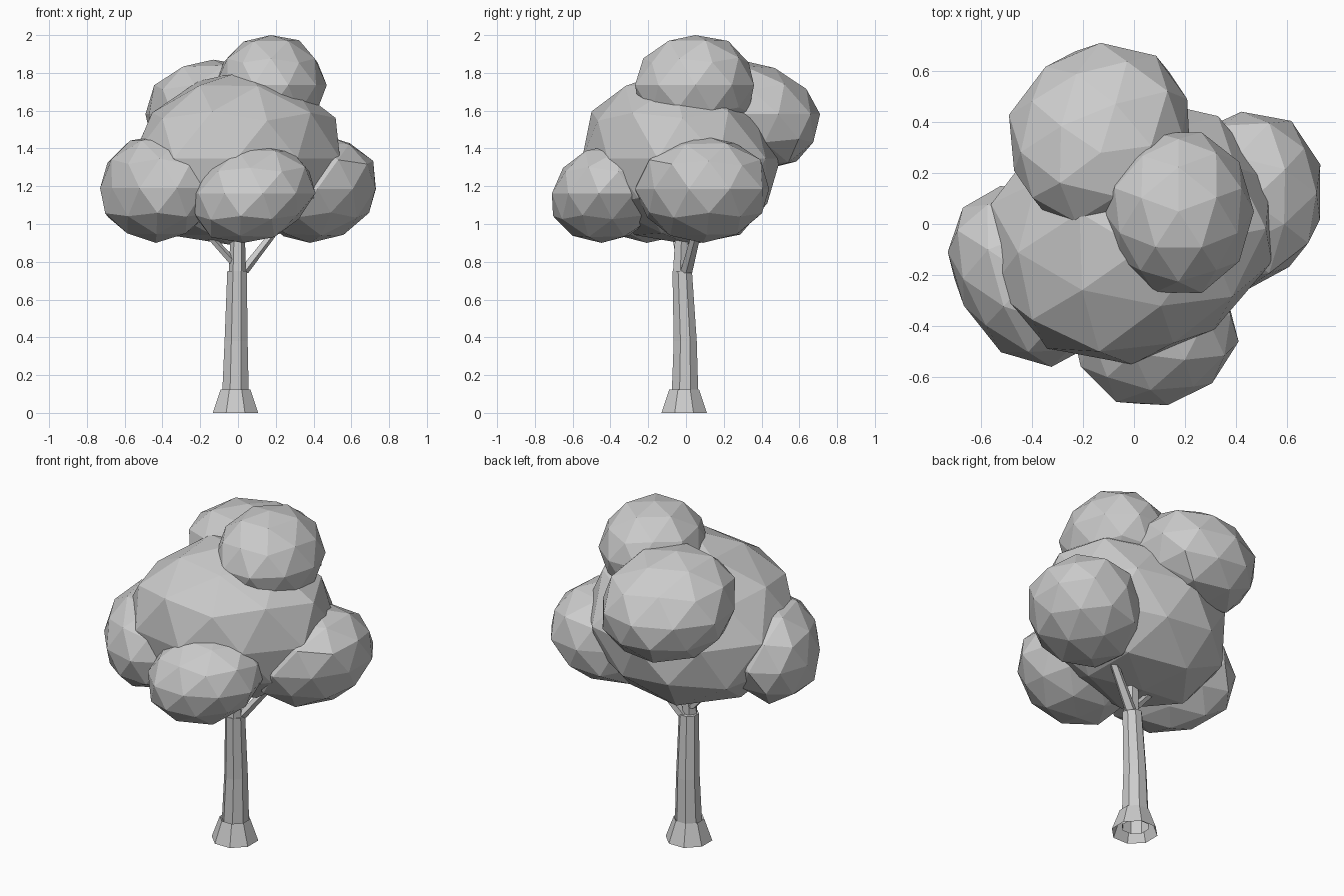
import bpy, bmesh, math, random
from mathutils import Matrix

old = bpy.data.objects.get("Cube")
if old:
    bpy.data.objects.remove(old, do_unlink=True)

grey = bpy.data.materials.new("plain grey")
grey.use_nodes = True
colour = (0.6, 0.6, 0.6, 1)
grey.diffuse_color = colour
grey.node_tree.nodes["Principled BSDF"].inputs["Base Color"].default_value = colour


def finish(bm, name):
    mesh = bpy.data.meshes.new(name)
    bm.to_mesh(mesh)
    bm.free()
    mesh.materials.append(grey)
    obj = bpy.data.objects.new(name, mesh)
    bpy.context.collection.objects.link(obj)
    return obj


def clump(name, low, high, turn, lean=(0, 0), skew=0, taper=0, seed=1, rough=0.035):
    """Faceted, slightly uneven leaf ball fitted between two box corners."""
    rng = random.Random(seed)
    bm = bmesh.new()
    bmesh.ops.create_icosphere(bm, subdivisions=2, radius=1,
                               matrix=Matrix.Rotation(math.radians(turn), 4, "Z"))
    for v in bm.verts:
        v.co *= 1 + rng.uniform(-rough, rough)
        v.co.xy *= 1 - taper * v.co.z
        v.co.y += skew * v.co.x
        v.co.x += lean[0] * v.co.z
        v.co.y += lean[1] * v.co.z
    for axis in range(3):
        a = min(v.co[axis] for v in bm.verts)
        b = max(v.co[axis] for v in bm.verts)
        for v in bm.verts:
            t = (v.co[axis] - a) / (b - a)
            v.co[axis] = low[axis] + t * (high[axis] - low[axis])
    return finish(bm, name)


def tube(name, rings, sides, turn=0.0):
    """Loft level rings given as (x, y, z, radius)."""
    bm = bmesh.new()
    loops = []
    for x, y, z, r in rings:
        angles = [turn + math.tau * i / sides for i in range(sides)]
        loops.append([bm.verts.new((x + r * math.cos(a), y + r * math.sin(a), z))
                      for a in angles])
    for lower, upper in zip(loops, loops[1:]):
        for i in range(sides):
            j = (i + 1) % sides
            bm.faces.new((lower[i], lower[j], upper[j], upper[i]))
    return finish(bm, name)


# Foliage
clump("crown_core", (-0.56, -0.55, 0.89), (0.54, 0.5, 1.81), 0, (0.06, -0.12),
      skew=0.1, taper=0.06, seed=3)
clump("crown_right", (-0.73, -0.56, 0.9), (-0.1, 0.15, 1.47), 18, (0.04, 0), skew=-0.3, seed=5)
clump("crown_front", (-0.25, -0.71, 0.9), (0.41, -0.12, 1.42), 10, (0.15, 0.1), seed=7)
clump("crown_left", (0.11, -0.27, 0.9), (0.73, 0.44, 1.47), 36, (0.12, 0), skew=0.1, seed=9)
clump("crown_back", (-0.49, 0.0, 1.29), (0.22, 0.71, 1.87), 0, (0, -0.2), skew=0.1, seed=11)
clump("crown_top", (-0.12, -0.27, 1.47), (0.47, 0.36, 2.0), 18, seed=13)

# Trunk with a flared foot
tube("trunk", [(-0.013, -0.005, 0.03, 0.077), (-0.013, -0.005, 0.13, 0.075),
               (-0.01, -0.004, 0.38, 0.066), (-0.005, -0.02, 0.75, 0.056),
               (-0.005, -0.02, 0.75, 0.03)], 8, turn=math.pi / 8)
tube("trunk_foot", [(-0.013, -0.01, 0, 0.13), (-0.013, -0.01, 0.125, 0.085),
                    (-0.013, -0.005, 0.11, 0.07)], 8, turn=math.pi / 8)

# Branches rising into the foliage
tube("centre_branch", [(-0.004, -0.03, 0.74, 0.045), (0, -0.02, 1.05, 0.035)], 6)
tube("left_branch", [(0.02, 0.0, 0.74, 0.034), (0.2, 0.06, 0.97, 0.025)], 5)
tube("right_branch", [(-0.02, -0.02, 0.79, 0.03), (-0.2, -0.06, 0.99, 0.024)], 5)
